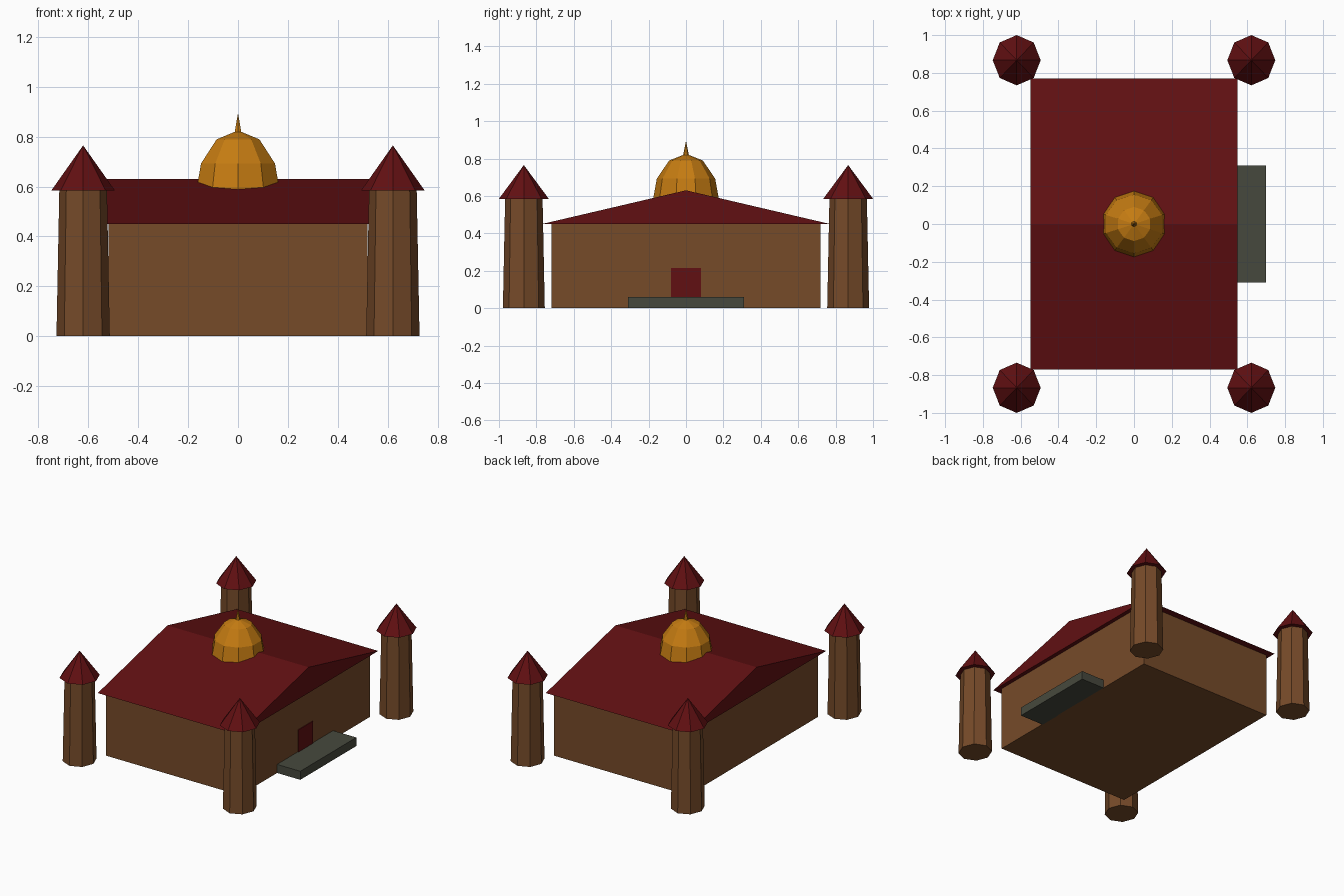
import bpy, bmesh, math

if "Cube" in bpy.data.objects:
    bpy.data.objects.remove(bpy.data.objects["Cube"])


def material(name, rgb):
    m = bpy.data.materials.new(name)
    m.diffuse_color = (*rgb, 1)
    m.use_nodes = True
    m.node_tree.nodes["Principled BSDF"].inputs["Base Color"].default_value = m.diffuse_color
    return m


BROWN = material("brown_wall", (0.18, 0.069, 0.022))
RED = material("dark_red", (0.12, 0.005, 0.006))
GOLD = material("gold", (0.56, 0.2, 0.006))
GREY = material("grey_stone", (0.062, 0.066, 0.047))


def finish(name, bm, mat):
    bmesh.ops.recalc_face_normals(bm, faces=bm.faces)
    mesh = bpy.data.meshes.new(name)
    bm.to_mesh(mesh)
    bm.free()
    mesh.materials.append(mat)
    ob = bpy.data.objects.new(name, mesh)
    bpy.context.collection.objects.link(ob)
    return ob


def box(name, x0, x1, y0, y1, z0, z1, mat):
    bm = bmesh.new()
    bmesh.ops.create_cube(bm, size=1)
    for v in bm.verts:
        v.co = (x1 if v.co.x > 0 else x0, y1 if v.co.y > 0 else y0, z1 if v.co.z > 0 else z0)
    return finish(name, bm, mat)


def lathe(name, cx, cy, profile, sides, mat, sx=1.0):
    """Closed faceted turned solid from (radius, z) points; one corner points to +y."""
    bm = bmesh.new()
    rings = []
    for r, z in profile:
        if r == 0:
            rings.append([bm.verts.new((cx, cy, z))])
        else:
            angles = [math.pi / 2 + math.tau * i / sides for i in range(sides)]
            rings.append([bm.verts.new((cx + sx * r * math.cos(a), cy + r * math.sin(a), z))
                          for a in angles])
    for a, b in zip(rings, rings[1:]):
        for i in range(sides):
            j = (i + 1) % sides
            if len(b) == 1:
                bm.faces.new((a[i], a[j], b[0]))
            else:
                bm.faces.new((a[i], a[j], b[j], b[i]))
    bm.faces.new(rings[0])
    if len(rings[-1]) > 1:
        bm.faces.new(rings[-1])
    return finish(name, bm, mat)


# Hall, door and entrance step
box("hall", -0.52, 0.52, -0.72, 0.72, 0, 0.45, BROWN)
box("door", 0.515, 0.525, -0.08, 0.08, 0.03, 0.215, RED)
box("entrance_step", 0.515, 0.70, -0.31, 0.31, 0, 0.06, GREY)

# Gabled roof: triangular profile swept along x
bm = bmesh.new()
end = bm.faces.new([bm.verts.new((-0.548, y, z))
                    for y, z in ((-0.77, 0.45), (0.77, 0.45), (0, 0.63))])
ext = bmesh.ops.extrude_face_region(bm, geom=[end], use_keep_orig=True)
bmesh.ops.translate(bm, vec=(1.096, 0, 0),
                    verts=[g for g in ext["geom"] if isinstance(g, bmesh.types.BMVert)])
finish("roof", bm, RED)

# Dome and spire
dome = [(0.18 * math.cos(math.radians(a)), 0.56 + 0.265 * math.sin(math.radians(a)))
        for a in (0, 30, 60)] + [(0, 0.825)]
lathe("dome", 0, 0, dome, 10, GOLD)
lathe("spire", 0, 0, [(0.016, 0.815), (0, 0.895)], 6, GOLD)

# Corner towers with pointed roofs
for sx, side in ((-1, "left"), (1, "right")):
    for sy, depth in ((-1, "front"), (1, "back")):
        x, y = sx * 0.621, sy * 0.867
        lathe(f"{depth}_{side}_tower", x, y, [(0.112, 0), (0.1, 0.59)], 8, BROWN, 0.955)
        lathe(f"{depth}_{side}_tower_roof", x, y, [(0.133, 0.585), (0, 0.765)], 8, RED, 0.955)
